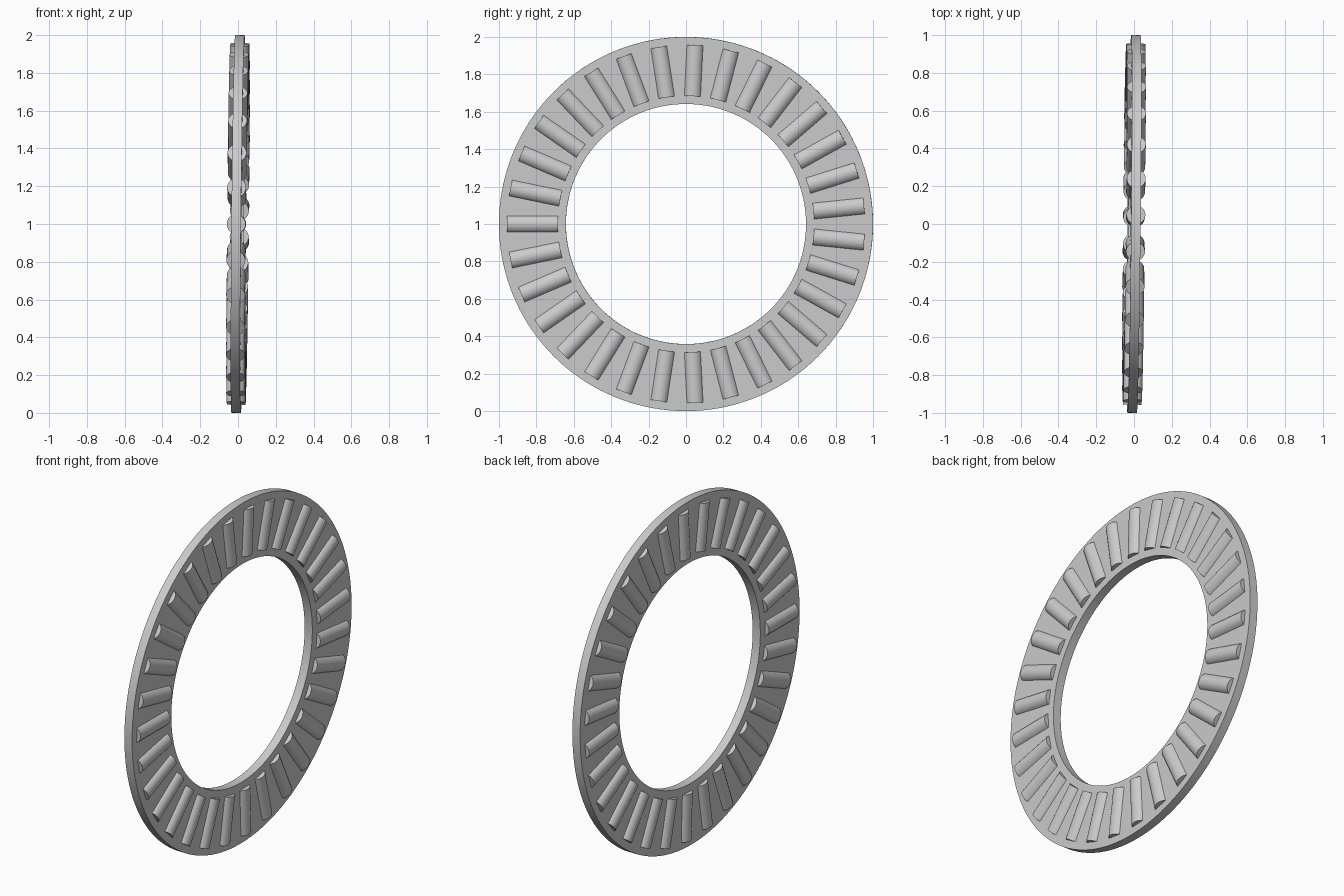
import bpy
import bmesh
from math import pi, radians
from mathutils import Matrix, Vector

if "Cube" in bpy.data.objects:
    bpy.data.objects.remove(bpy.data.objects["Cube"], do_unlink=True)

OUTER, INNER, HALF_THICK = 1.0, 0.642, 0.025
ROLLERS, ROLLER_RADIUS, ROLLER_LENGTH, ROLLER_CENTRE = 31, 0.05, 0.272, 0.821

steel = bpy.data.materials.new("grey steel")
steel.use_nodes = True
GREY = (0.6, 0.6, 0.6, 1.0)
steel.diffuse_color = GREY
steel.node_tree.nodes["Principled BSDF"].inputs["Base Color"].default_value = GREY

# Bearing stands upright, its axis leaning very slightly off x
tilt = Vector((1, -0.01, -0.01)).to_track_quat('X', 'Z').to_matrix().to_4x4()
frame = Matrix.Translation((0, 0, 1)) @ tilt


def finish(name, bm, matrix):
    bmesh.ops.recalc_face_normals(bm, faces=bm.faces)
    mesh = bpy.data.meshes.new(name)
    bm.to_mesh(mesh)
    bm.free()
    mesh.materials.append(steel)
    obj = bpy.data.objects.new(name, mesh)
    bpy.context.collection.objects.link(obj)
    obj.matrix_world = matrix
    bpy.ops.object.select_all(action='DESELECT')
    obj.select_set(True)
    bpy.context.view_layer.objects.active = obj
    bpy.ops.object.shade_smooth_by_angle(angle=radians(30))


# Flat cage ring: a rectangle spun about x
bm = bmesh.new()
corners = [bm.verts.new((x, r, 0)) for x, r in (
    (-HALF_THICK, INNER), (HALF_THICK, INNER),
    (HALF_THICK, OUTER), (-HALF_THICK, OUTER))]
edges = [bm.edges.new((corners[i], corners[(i + 1) % 4])) for i in range(4)]
bmesh.ops.spin(bm, geom=corners + edges, cent=(0, 0, 0), axis=(1, 0, 0),
               angle=2 * pi, steps=144)
bmesh.ops.remove_doubles(bm, verts=bm.verts, dist=0.0001)
finish("cage_ring", bm, frame)

# Needle rollers set radially through the ring
for i in range(ROLLERS):
    bm = bmesh.new()
    bmesh.ops.create_cone(bm, cap_ends=True, segments=40, radius1=ROLLER_RADIUS,
                          radius2=ROLLER_RADIUS, depth=ROLLER_LENGTH,
                          matrix=Matrix.Rotation(pi / 2, 4, 'X'))
    place = (Matrix.Rotation(pi + i * 2 * pi / ROLLERS, 4, 'X')
             @ Matrix.Translation((0, ROLLER_CENTRE, 0)))
    finish(f"needle_roller_{i + 1}", bm, frame @ place)
